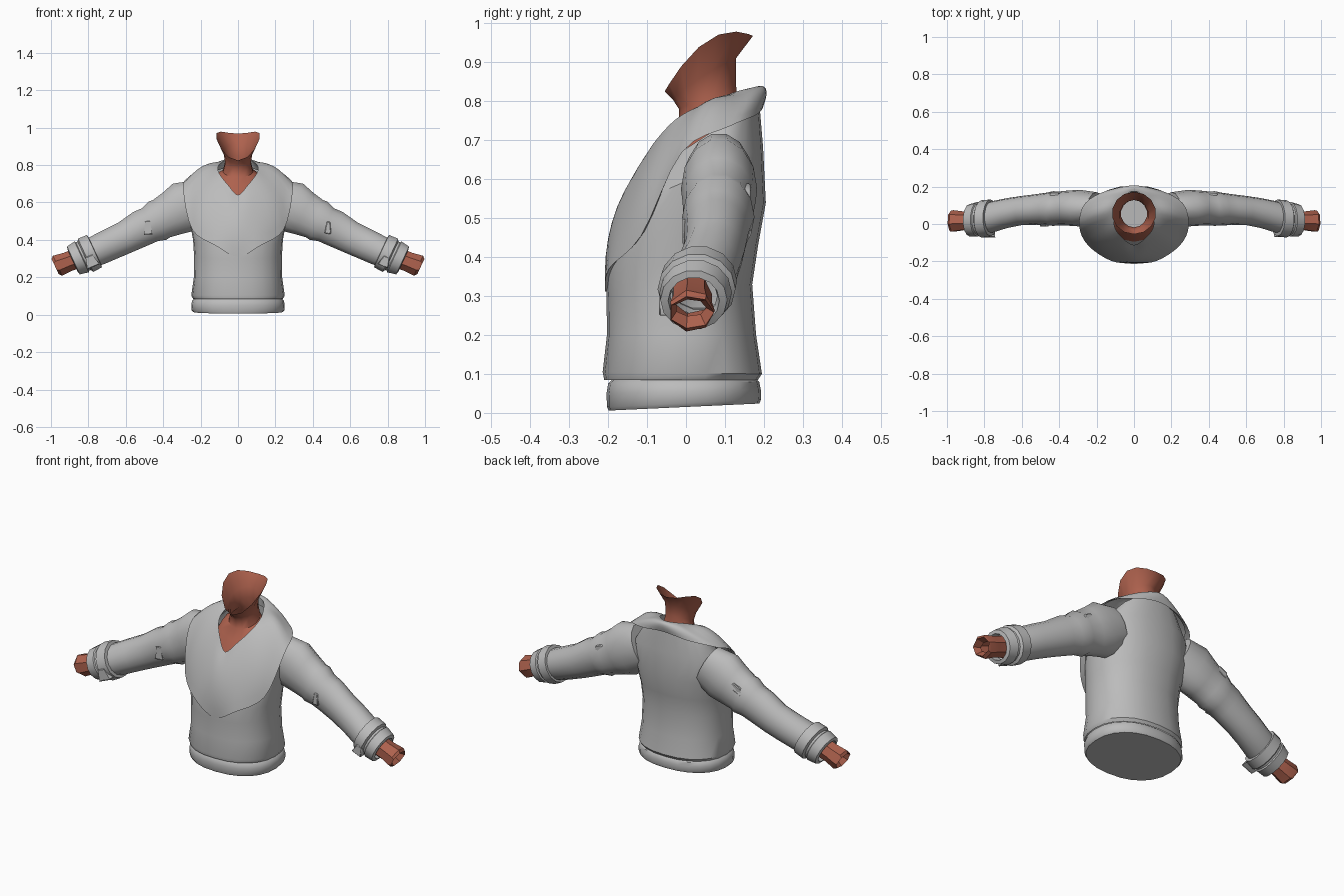
import bpy, bmesh, math
from mathutils import Vector

if "Cube" in bpy.data.objects:
    bpy.data.objects.remove(bpy.data.objects["Cube"])


def material(name, rgb):
    m = bpy.data.materials.new(name)
    m.diffuse_color = (*rgb, 1)
    m.use_nodes = True
    m.node_tree.nodes["Principled BSDF"].inputs["Base Color"].default_value = m.diffuse_color
    return m


GREY = material("jacket_grey", (0.50, 0.50, 0.50))
SKIN = material("skin_brown", (0.42, 0.12, 0.075))


def make(name, verts, faces, mat, angle=40):
    me = bpy.data.meshes.new(name)
    me.from_pydata([tuple(v) for v in verts], [], faces)
    bm = bmesh.new()
    bm.from_mesh(me)
    bmesh.ops.remove_doubles(bm, verts=bm.verts, dist=0.0005)
    bmesh.ops.recalc_face_normals(bm, faces=bm.faces)
    bm.to_mesh(me)
    bm.free()
    me.materials.append(mat)
    ob = bpy.data.objects.new(name, me)
    bpy.context.collection.objects.link(ob)
    bpy.ops.object.select_all(action='DESELECT')
    bpy.context.view_layer.objects.active = ob
    ob.select_set(True)
    bpy.ops.object.shade_smooth_by_angle(angle=math.radians(angle))
    return ob


def loft(name, rings, mat, cap_start=False, cap_end=False, angle=40):
    n = len(rings[0])
    verts = [v for r in rings for v in r]
    faces = [(i * n + j, i * n + (j + 1) % n, (i + 1) * n + (j + 1) % n, (i + 1) * n + j)
             for i in range(len(rings) - 1) for j in range(n)]
    if cap_start:
        faces.append(tuple(range(n))[::-1])
    if cap_end:
        faces.append(tuple(range(len(verts) - n, len(verts))))
    return make(name, verts, faces, mat, angle)


def tilted_ring(yf, zf, yb, zb, hw, bulge=0.0, n=24, power=1.0):
    """Horizontal oval, front and back points set separately."""
    out = []
    for k in range(n):
        t = 2 * math.pi * k / n
        c, s = math.cos(t), math.sin(t)
        c = math.copysign(abs(c) ** power, c)
        out.append((hw * math.copysign(abs(s) ** power, s), (yf + yb) / 2 - (yb - yf) / 2 * c,
                    (zf + zb) / 2 - (zb - zf) / 2 * c + bulge * s * s))
    return out


def arm_ring(side, x, y, z, ry, rz, n=14, lean=0.42):
    """Ring across the sloping arm."""
    nx, nz = lean, math.sqrt(1 - lean * lean)
    return [(side * (x + nx * rz * math.sin(t)), y + ry * math.cos(t), z + nz * rz * math.sin(t))
            for t in (2 * math.pi * k / n for k in range(n))]


# torso
body = [(-.210, .085, .185, .085, .240), (-.214, .105, .195, .10, .250), (-.203, .20, .180, .20, .236),
        (-.204, .30, .170, .33, .235), (-.204, .37, .185, .43, .240), (-.190, .45, .205, .54, .258),
        (-.150, .53, .198, .68, .268), (-.075, .63, .188, .80, .185)]
loft("jacket_body", [tilted_ring(*r, power=.88) for r in body], GREY)

# waistband
band = [(-.198, .006, .188, .024, .240), (-.203, .015, .193, .035, .249), (-.204, .05, .192, .06, .250),
        (-.200, .075, .188, .080, .244), (-.190, .085, .178, .088, .232)]
loft("waistband", [tilted_ring(*r, power=.88) for r in band], GREY, cap_start=True)

# collar and lapels: strips between neckline, fold and outer edge
inner = [(0, -.112, .64), (.05, -.085, .69), (.10, -.025, .755), (.105, .05, .795),
         (.075, .12, .822), (.04, .16, .833), (0, .175, .836)]
middle = [(0, -.190, .49), (.09, -.157, .545), (.20, -.085, .62), (.20, .04, .778),
          (.145, .14, .802), (.08, .183, .822), (0, .205, .832)]
outer = [(0, -.207, .31), (.12, -.198, .37), (.245, -.115, .455), (.293, -.01, .67),
         (.262, .11, .735), (.14, .18, .765), (0, .198, .785)]


def smooth_line(points, steps=4):
    p = [Vector(v) for v in points]
    mirror = lambda v: Vector((-v.x, v.y, v.z))
    p = [mirror(p[1])] + p + [mirror(p[-2])]
    out = []
    for i in range(1, len(p) - 2):
        a, b, c, d = p[i - 1:i + 3]
        for k in range(steps):
            t = k / steps
            out.append(.5 * (2 * b + (c - a) * t + (2 * a - 5 * b + 4 * c - d) * t * t
                             + (3 * b - a - 3 * c + d) * t ** 3))
    half = out + [p[-2]]
    return half + [mirror(v) for v in half[-2:0:-1]]


a, b, c = (smooth_line(l) for l in (inner, middle, outer))
tuck = [Vector((v.x * .9, .02 + (v.y - .02) * .93, v.z + .012)) for v in c]
rows = [[u * .75 + 0.0 * v + w * .25 for u, v, w in zip(a, a, tuck)]]
rows[0] = [v + Vector((0, 0, -.035)) for v in rows[0]]
rows += [a]
for t in (.25, .5, .75, 1, 1.25, 1.5, 1.75, 2):
    # quadratic through the three lines
    la, lb, lc = (t - 1) * (t - 2) / 2, t * (2 - t), t * (t - 1) / 2
    rows.append([u * la + v * lb + w * lc for u, v, w in zip(a, b, c)])
rows.append(tuck)
loft("collar_and_lapels", rows, GREY, angle=50)

# neck and jaw
neck = [(-.095, .61, .15, .74, .14, .02), (-.055, .685, .14, .77, .115, .02), (-.018, .735, .132, .80, .082, 0),
        (-.018, .78, .128, .85, .070, 0), (-.034, .805, .128, .91, .078, .01),
        (-.055, .825, .172, .968, .118, .062)]
loft("neck", [tilted_ring(*r, n=14) for r in neck], SKIN)

# sleeves: x, y, z, half depth, half height
sleeve = [(.20, .085, .61, .085, .12), (.29, .085, .575, .098, .142), (.35, .085, .543, .094, .125),
          (.41, .083, .513, .090, .112), (.43, .083, .503, .093, .116), (.47, .08, .482, .087, .100),
          (.52, .078, .460, .082, .100), (.60, .072, .415, .078, .090), (.68, .058, .378, .080, .087),
          (.75, .040, .345, .084, .084), (.80, .030, .325, .080, .080)]
cuff = [(.765, .033, .34, .080, .080), (.767, .033, .34, .098, .098), (.815, .027, .318, .100, .100),
        (.822, .027, .315, .086, .086), (.832, .025, .311, .086, .086), (.836, .025, .309, .093, .093),
        (.880, .020, .290, .086, .084), (.884, .020, .288, .066, .066), (.85, .020, .300, .060, .06)]
hand = [(.85, .015, .305, .052, .056), (.91, .015, .283, .052, .054), (.965, .014, .262, .060, .060),
        (.978, .014, .258, .058, .046), (.945, .012, .270, .040, .024)]


def slab(name, centre, size, side, tilt):
    """Small bevelled plate tilted with the arm."""
    bm = bmesh.new()
    bmesh.ops.create_cube(bm, size=1)
    ca, sa = math.cos(tilt), math.sin(tilt)
    for v in bm.verts:
        x, y, z = (v.co[i] * size[i] for i in range(3))
        if v.co.z > 0:
            x *= .55
        v.co = (side * (centre[0] + x * ca + z * sa), centre[1] + y, centre[2] - x * sa + z * ca)
    bmesh.ops.bevel(bm, geom=bm.edges[:], offset=.004, segments=1, affect='EDGES')
    vs = [v.co.copy() for v in bm.verts]
    fs = [tuple(v.index for v in f.verts) for f in bm.faces]
    bm.free()
    make(name, vs, fs, GREY)


for side, label in ((1, "left"), (-1, "right")):
    loft(label + "_sleeve", [arm_ring(side, *r) for r in sleeve], GREY, True)
    loft(label + "_cuff", [arm_ring(side, *r) for r in cuff], GREY)
    loft(label + "_hand", [arm_ring(side, *r, n=7) for r in hand], SKIN, angle=30)
    slab(label + "_sleeve_tab", (.482, .002, .465), (.036, .022, .065), side, .05)
    slab(label + "_cuff_strap", (.785, -.052, .285), (.06, .035, .055), side, .4)
    slab(label + "_sleeve_flap", (.42, .135, .568), (.075, .06, .03), side, .45)
